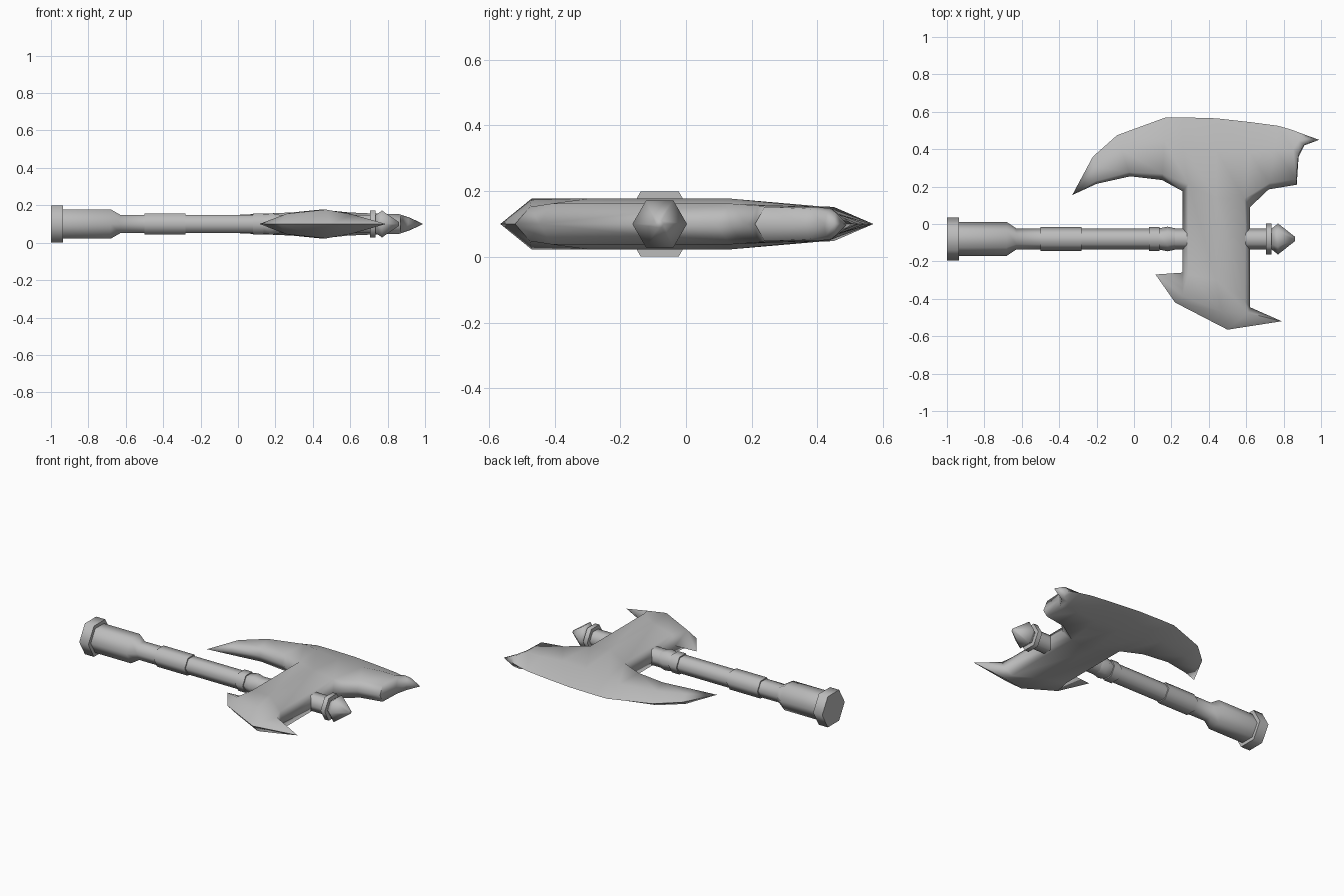
import bpy, bmesh, math
from mathutils import Vector

cube = bpy.data.objects.get("Cube")
if cube:
    bpy.data.objects.remove(cube, do_unlink=True)

MID_Z = 0.1          # plane of symmetry
HANDLE_Y = -0.08     # handle axis
SIDES = 6

metal = bpy.data.materials.new("grey_metal")
metal.use_nodes = True
grey = (0.5, 0.5, 0.5, 1)
metal.diffuse_color = grey
metal.node_tree.nodes["Principled BSDF"].inputs["Base Color"].default_value = grey


def finish(name, bm, location):
    bmesh.ops.remove_doubles(bm, verts=bm.verts, dist=0.0005)
    bmesh.ops.recalc_face_normals(bm, faces=bm.faces)
    mesh = bpy.data.meshes.new(name)
    bm.to_mesh(mesh)
    bm.free()
    mesh.materials.append(metal)
    obj = bpy.data.objects.new(name, mesh)
    obj.location = location
    bpy.context.collection.objects.link(obj)
    bpy.ops.object.select_all(action="DESELECT")
    obj.select_set(True)
    bpy.context.view_layer.objects.active = obj
    bpy.ops.object.shade_smooth_by_angle(angle=math.radians(75))
    return obj


def hex_rod(name, profile):
    """Six-sided solid along x from (x, radius) pairs."""
    bm = bmesh.new()
    rings = []
    for x, r in profile:
        angles = [math.tau * i / SIDES for i in range(SIDES)]
        rings.append([bm.verts.new((x, r * math.cos(a), r * math.sin(a))) for a in angles])
    for a, b in zip(rings, rings[1:]):
        for i in range(SIDES):
            j = (i + 1) % SIDES
            bm.faces.new((a[i], a[j], b[j], b[i]))
    bm.faces.new(rings[0])
    bm.faces.new(rings[-1])
    finish(name, bm, (0, HANDLE_Y, MID_Z))


# Handle, from the pommel to the end spike
hex_rod("pommel_cap", [(-1, 0.115), (-0.935, 0.115)])
hex_rod("pommel_grip", [(-0.935, 0.09), (-0.68, 0.09), (-0.63, 0.057), (-0.5, 0.057)])
hex_rod("grip_band", [(-0.5, 0.065), (-0.28, 0.065)])
hex_rod("shaft", [(-0.28, 0.057), (0.72, 0.057)])
hex_rod("shaft_collar", [(0.08, 0.065), (0.135, 0.065)])
hex_rod("shaft_bulge", [(0.135, 0.057), (0.18, 0.066), (0.25, 0.05)])
hex_rod("spike_collar", [(0.705, 0.083), (0.735, 0.083)])
hex_rod("end_spike", [(0.735, 0.055), (0.77, 0.083), (0.86, 0.012)])

# Upper half of the axe head; the lower half is mirrored from it
bm = bmesh.new()


def point(x, y, h=0):
    return bm.verts.new((x, y, h))


def column(outer, inner, h, shift=0):
    """Outer edge, bevel line, inner shoulder and inner edge."""
    o, i = Vector(outer), Vector(inner)
    bevel, shoulder = o.lerp(i, 0.36), o.lerp(i, 0.9)
    return [point(*o), point(*bevel, min(h, 0.052)),
            point(shoulder.x + shift, shoulder.y, h), point(*i)]


# Large crescent blade, left horn to right horn
columns = [
    column((-0.22, 0.36), (-0.2, 0.215), 0.032),
    column((-0.09, 0.475), (-0.02, 0.255), 0.046),
    column((0.17, 0.57), (0.15, 0.235), 0.056),
    column((0.26, 0.57), (0.26, 0.175), 0.062, 0.03),
    column((0.44, 0.565), (0.44, 0.09), 0.077),
    column((0.62, 0.545), (0.62, 0.09), 0.062, -0.03),
    column((0.77, 0.525), (0.72, 0.185), 0.056),
    column((0.84, 0.505), (0.87, 0.21), 0.052),
    column((0.88, 0.49), (0.88, 0.36), 0.046),
    column((0.92, 0.475), (0.91, 0.42), 0.035),
]
neck_left, neck_mid, neck_right = columns[3:6]
for a, b in zip(columns, columns[1:]):
    rows = 2 if neck_mid in (a, b) else 3
    for k in range(rows):
        bm.faces.new((a[k], a[k + 1], b[k + 1], b[k]))
for tip, end in ((point(-0.33, 0.155), columns[0]), (point(0.99, 0.45), columns[-1])):
    for a, b in zip(end, end[1:]):
        bm.faces.new((tip, a, b))

# Straight body across the handle
top_row = [neck_left[3], neck_left[2], neck_mid[2], neck_right[2], neck_right[3]]
low_row = [point(0.26, -0.26), point(0.29, -0.27, 0.062), point(0.44, -0.3, 0.077),
           point(0.59, -0.41, 0.062), point(0.62, -0.445)]
for i in range(4):
    bm.faces.new((top_row[i], top_row[i + 1], low_row[i + 1], low_row[i]))

# Small rear blade
left, left_in, ridge, right_in, right = low_row
left_tip, left_low = point(0.115, -0.27), point(0.22, -0.42)
low_point, right_tip = point(0.5, -0.565), point(0.79, -0.52)
slope_left, slope_mid = point(0.26, -0.385, 0.055), point(0.47, -0.47, 0.077)
slope_right = point(0.61, -0.475, 0.052)
for face in (
    (left, left_in, slope_left, left_tip), (left_tip, slope_left, left_low),
    (left_in, ridge, slope_mid, slope_left), (ridge, right_in, slope_right, slope_mid),
    (right_in, right, right_tip, slope_right), (left_low, slope_left, slope_mid, low_point),
    (low_point, slope_mid, slope_right, right_tip),
):
    bm.faces.new(face)

# Reflect the half to close the head
unused = [v for v in bm.verts if not v.link_faces]
bmesh.ops.delete(bm, geom=unused, context="VERTS")
bmesh.ops.mirror(bm, geom=bm.verts[:] + bm.edges[:] + bm.faces[:],
                 axis="Z", merge_dist=0.001)
finish("axe_head", bm, (0, 0, MID_Z))
